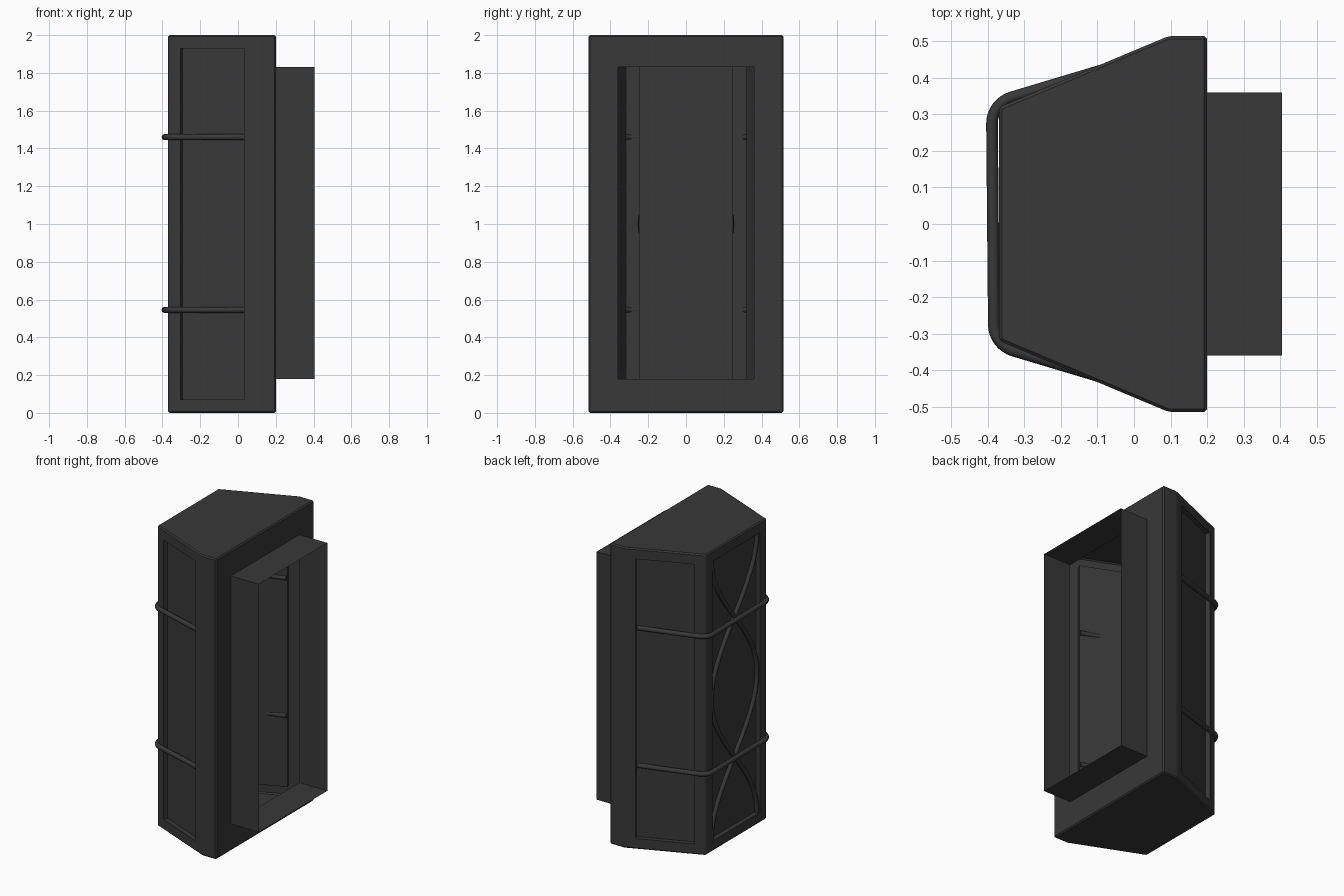
import bpy, bmesh, math
from mathutils import Vector

if "Cube" in bpy.data.objects:
    bpy.data.objects.remove(bpy.data.objects["Cube"])

dark = bpy.data.materials.new("dark_metal")
dark.diffuse_color = (0.04, 0.04, 0.04, 1)
dark.use_nodes = True
dark.node_tree.nodes["Principled BSDF"].inputs["Base Color"].default_value = dark.diffuse_color


def finish(name, bm):
    me = bpy.data.meshes.new(name)
    bm.to_mesh(me)
    bm.free()
    ob = bpy.data.objects.new(name, me)
    me.materials.append(dark)
    bpy.context.collection.objects.link(ob)
    return ob


def smooth(ob):
    bpy.ops.object.select_all(action='DESELECT')
    ob.select_set(True)
    bpy.context.view_layer.objects.active = ob
    bpy.ops.object.shade_smooth_by_angle(angle=math.radians(20))


def rod(name, pts, radius):
    cu = bpy.data.curves.new(name, 'CURVE')
    cu.dimensions = '3D'
    cu.bevel_depth = radius
    cu.bevel_resolution = 2
    cu.use_fill_caps = True
    cu.materials.append(dark)
    sp = cu.splines.new('POLY')
    sp.points.add(len(pts) - 1)
    for p, co in zip(sp.points, pts):
        p.co = (*co, 1)
    ob = bpy.data.objects.new(name, cu)
    bpy.context.collection.objects.link(ob)
    bpy.ops.object.select_all(action='DESELECT')
    ob.select_set(True)
    bpy.context.view_layer.objects.active = ob
    bpy.ops.object.convert(target='MESH')
    bpy.ops.object.shade_smooth_by_angle(angle=math.radians(60))


# Lantern housing: hollow tapered shell with softened edges
half = [(-0.37, 0.32), (0.095, 0.515), (0.2, 0.515)]
outline = half + [(x, -y) for x, y in reversed(half)]
bm = bmesh.new()
base = bm.faces.new([bm.verts.new((x, y, 0)) for x, y in outline])
ext = bmesh.ops.extrude_face_region(bm, geom=[base], use_keep_orig=True)
bmesh.ops.translate(bm, vec=(0, 0, 2), verts=[v for v in ext['geom'] if isinstance(v, bmesh.types.BMVert)])
bmesh.ops.recalc_face_normals(bm, faces=bm.faces)
bmesh.ops.bevel(bm, geom=bm.edges[:], offset=0.008, segments=1, profile=0.5, affect='EDGES')
bm.normal_update()

# Recessed panes on the front and both slanted sides
big = [f for f in bm.faces if f.calc_area() > 0.5 and abs(f.normal.z) < 0.1]
panes = [f for f in big if f.normal.x < -0.2]
back = [f for f in big if f.normal.x > 0.9]
bmesh.ops.inset_individual(bm, faces=panes, thickness=0.062, use_even_offset=True)

# Mounting side: open mouth in the flat face
bmesh.ops.inset_individual(bm, faces=back, thickness=0.15, use_even_offset=True)
for v in back[0].verts:
    v.co = (0.2, math.copysign(0.36, v.co.y), 1.83 if v.co.z > 1 else 0.18)
mouth = [v.co.copy() for v in back[0].verts]
bmesh.ops.delete(bm, geom=back, context='FACES_ONLY')

for f in bmesh.ops.extrude_discrete_faces(bm, faces=panes)['faces']:
    f.normal_update()
    bmesh.ops.translate(bm, vec=f.normal * -0.03, verts=f.verts[:])
smooth(finish("lantern_housing", bm))

# Open rectangular sleeve around the mouth
bm = bmesh.new()
a = [bm.verts.new(c) for c in mouth]
b = [bm.verts.new(c + Vector((0.205, 0, 0))) for c in mouth]
for i in range(4):
    j = (i + 1) % 4
    bm.faces.new((a[i], a[j], b[j], b[i]))
finish("mounting_sleeve", bm)

# Two bent bands around the housing
corner = []
r, turn = 0.075, math.radians(73.3)
cx, cy = -0.389 + r, 0.275
for i in range(9):
    t = turn * i / 8
    corner.append((cx - r * math.cos(t), cy + r * math.sin(t)))
ex, ey = corner[-1]
corner.append((0.035, ey + (0.035 - ex) / math.tan(turn)))
for n, z in enumerate((0.545, 1.46)):
    path = [(x + 0.005, -y, z) for x, y in reversed(corner)] + [(x, y, z) for x, y in corner]
    rod(f"band_{n + 1}", path, 0.016)

# Two wavy bars crossing over the front pane
for n, s in enumerate((1, -1)):
    pts = []
    for i in range(33):
        z = 0.07 + 1.86 * i / 32
        pts.append((-0.355, s * 0.24 * math.cos(math.pi * (z - 1) / 0.93), z))
    rod(f"wavy_bar_{n + 1}", pts, 0.014)
